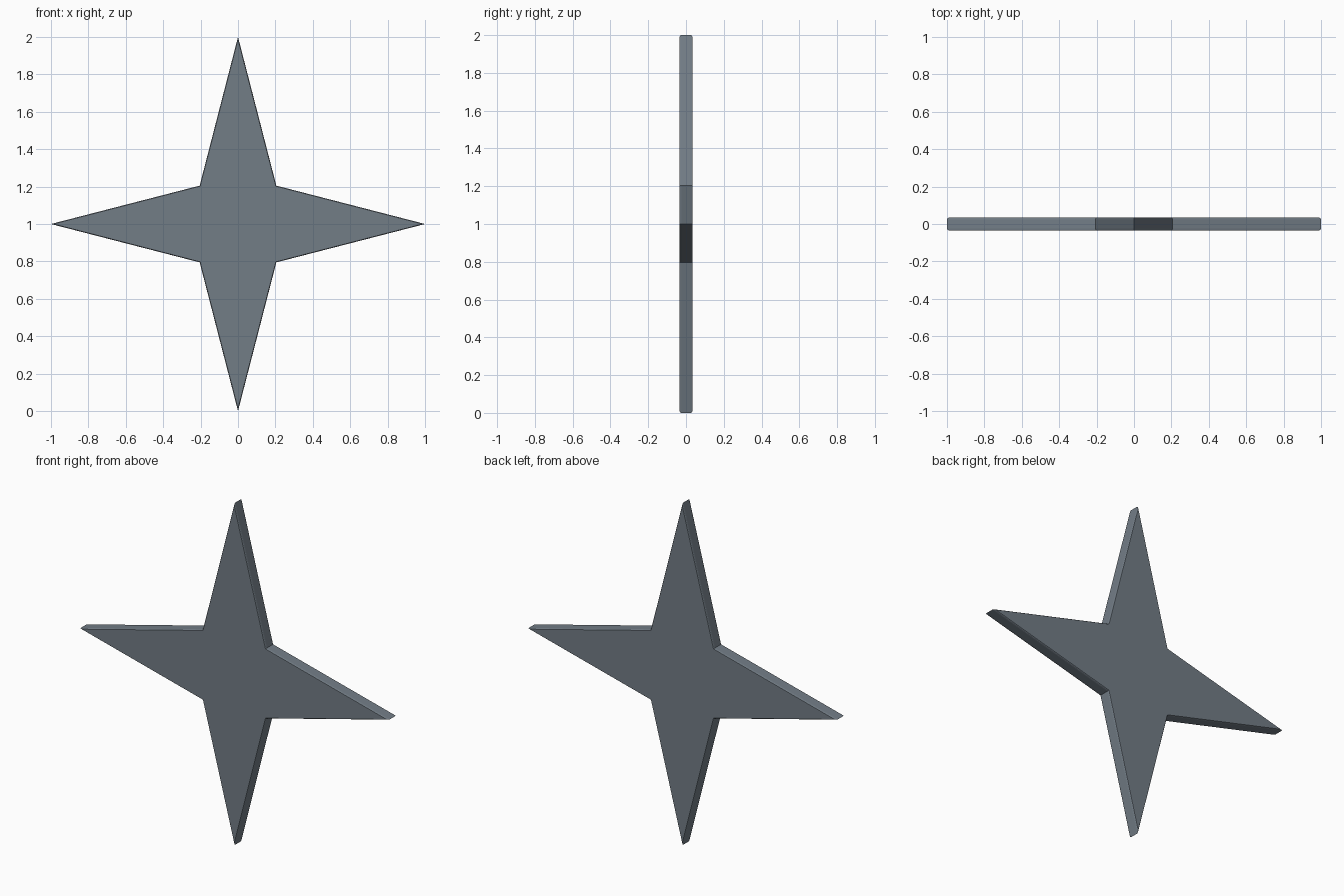
import bpy, bmesh, math

if "Cube" in bpy.data.objects:
    bpy.data.objects.remove(bpy.data.objects["Cube"])

TIP, NOTCH = 1.0, 0.205     # point reach, and x/z of the inner corners
CENTRE = 1.0

def ring(bm, y, tip_inset):
    """One star outline at depth y, drawn in slightly at the rim."""
    verts = []
    for i in range(8):
        a = math.pi / 4 * i
        if i % 2 == 0:
            r = TIP - tip_inset
        else:
            r = (NOTCH - tip_inset * 0.2) * math.sqrt(2)
        verts.append(bm.verts.new((r * math.cos(a), y, CENTRE + r * math.sin(a))))
    return verts

# Star plate with finely rounded rims
bm = bmesh.new()
half = [(0.035, 0.014), (0.032, 0.004), (0.025, 0.0)]
layers = [(-y, s) for y, s in half] + [(y, s) for y, s in reversed(half)]
rings = [ring(bm, y, s) for y, s in layers]
for lo, hi in zip(rings, rings[1:]):
    for i in range(8):
        j = (i + 1) % 8
        bm.faces.new((lo[i], lo[j], hi[j], hi[i]))

# Front and back: central square plus four points
for r in (rings[0], rings[-1]):
    bm.faces.new((r[1], r[3], r[5], r[7]))
    for i in range(0, 8, 2):
        bm.faces.new((r[i - 1], r[i], r[i + 1]))
bmesh.ops.recalc_face_normals(bm, faces=bm.faces)

mesh = bpy.data.meshes.new("star_plate")
bm.to_mesh(mesh)
bm.free()
star = bpy.data.objects.new("star_plate", mesh)
bpy.context.collection.objects.link(star)

steel = bpy.data.materials.new("slate grey steel")
steel.diffuse_color = (0.17, 0.205, 0.24, 1)
steel.use_nodes = True
steel.node_tree.nodes["Principled BSDF"].inputs["Base Color"].default_value = steel.diffuse_color
mesh.materials.append(steel)
